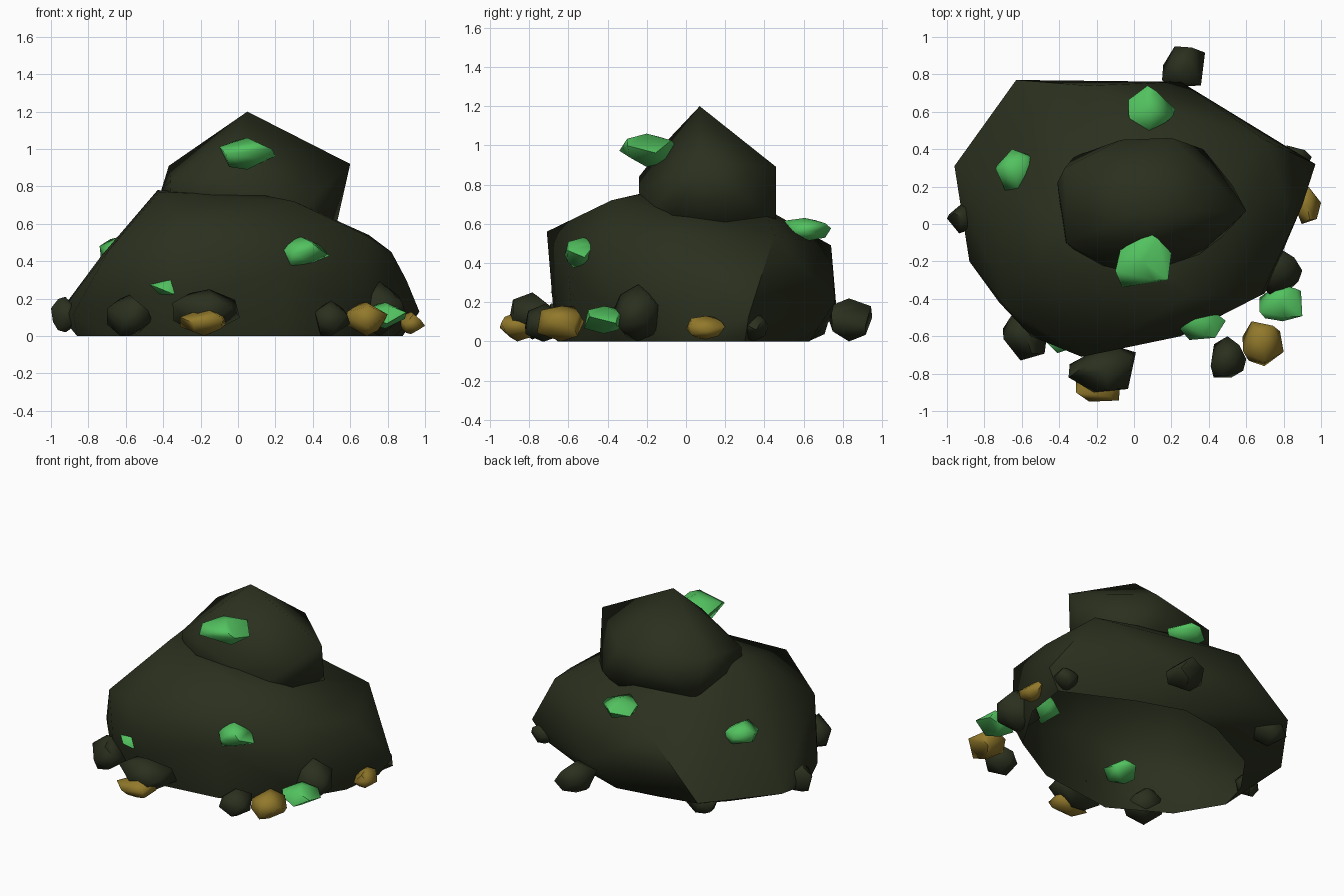
import bpy, bmesh, math, random
from mathutils import Vector

cube = bpy.data.objects.get("Cube")
if cube:
    bpy.data.objects.remove(cube, do_unlink=True)


def material(name, colour):
    mat = bpy.data.materials.new(name)
    mat.use_nodes = True
    mat.diffuse_color = (*colour, 1)
    shader = mat.node_tree.nodes["Principled BSDF"]
    shader.inputs["Base Color"].default_value = (*colour, 1)
    shader.inputs["Roughness"].default_value = 0.9
    return mat


STONE = material("dark olive stone", (0.023, 0.029, 0.013))
GREEN = material("bright green crystal", (0.085, 0.54, 0.115))
GOLD = material("ochre gold ore", (0.285, 0.19, 0.024))


def hull(name, points, mat, angle, open_bottom=False):
    """Wrap points in a convex shell, optionally leaving the underside open."""
    bm = bmesh.new()
    for p in points:
        bm.verts.new(p)
    result = bmesh.ops.convex_hull(bm, input=bm.verts)
    inner = [v for v in result["geom_interior"] if isinstance(v, bmesh.types.BMVert)]
    bmesh.ops.delete(bm, geom=inner, context="VERTS")
    bmesh.ops.recalc_face_normals(bm, faces=bm.faces)
    if open_bottom:
        base = [f for f in bm.faces if all(v.co.z < 0.01 for v in f.verts)]
        bmesh.ops.delete(bm, geom=base, context="FACES")
    mesh = bpy.data.meshes.new(name)
    bm.to_mesh(mesh)
    bm.free()
    mesh.materials.append(mat)
    obj = bpy.data.objects.new(name, mesh)
    bpy.context.collection.objects.link(obj)
    bpy.ops.object.select_all(action="DESELECT")
    obj.select_set(True)
    bpy.context.view_layer.objects.active = obj
    bpy.ops.object.shade_smooth_by_angle(angle=math.radians(angle))
    return obj


def chunk(name, bounds, mat, seed, count=14):
    """Irregular faceted lump filling the box x0, x1, y0, y1, z0, z1."""
    rng = random.Random(seed)
    points = []
    for i in range(count):
        z = 1 - 2 * i / (count - 1)
        turn = i * math.pi * (3 - math.sqrt(5)) + rng.uniform(-0.4, 0.4)
        r = math.sqrt(1 - z * z)
        size = rng.uniform(0.9, 1.1)
        points.append(Vector((r * math.cos(turn), r * math.sin(turn), z)) * size)
    for axis in range(3):
        low = min(p[axis] for p in points)
        high = max(p[axis] for p in points)
        a, b = bounds[2 * axis], bounds[2 * axis + 1]
        for p in points:
            p[axis] = a + (b - a) * (p[axis] - low) / (high - low)
    return hull(name, points, mat, 65)


# Large mound: ground rim, overhanging sides, then the sloping crown
rim = [(-.8, .1), (-.86, -.12), (-.68, -.42), (-.3, -.64), (.25, -.57),
       (.62, -.36), (.84, 0), (.88, .3), (.42, .52), (.1, .63), (-.2, .58), (-.6, .38)]
sides = [(-.96, .31, .12), (-.63, .77, .14), (.97, .32, .13), (.25, .76, .2),
         (-.25, .74, .49), (-.88, -.2, .12), (-.72, -.42, .2),
         (-.55, -.6, .22), (-.28, -.68, .2), (-.28, -.71, .56), (.25, -.6, .35),
         (-.69, -.44, .46), (-.73, -.05, .43), (.7, -.37, .12), (.9, .1, .3)]
crown = [(.68, -.38, .54), (.3, -.38, .72), (-.43, .03, .78), (-.42, -.16, .77),
         (.15, -.24, .75), (.82, .1, .45), (.7, .45, .54), (.15, .4, .68)]
hull("mound", [(x, y, 0) for x, y in rim] + sides + crown, STONE, 44, open_bottom=True)

# Peaked boulder resting on the mound
hull("top_boulder", [
    (.05, .07, 1.2), (-.37, .3, .91), (-.41, .22, .78), (-.36, -.1, .83),
    (-.37, -.1, .66), (-.25, -.2, .66), (-.1, -.24, .84), (.12, -.24, .76),
    (.17, -.2, .62), (.34, -.17, .68), (.6, .07, .92), (.53, .2, .61),
    (.37, .4, .66), (.2, .46, .89), (.2, .46, .6), (-.07, .45, .84),
    (-.32, .36, .62), (.46, -.08, .62), (-.05, -.1, 1.02)], STONE, 70)

# Loose stones around the base
stones = [
    (-.7, -.46, -.73, -.49, 0, .22), (-.35, .01, -.9, -.64, .01, .25),
    (.41, .6, -.82, -.6, 0, .19), (.64, .9, -.38, -.11, 0, .29),
    (-1, -.84, -.05, .11, .02, .21), (.15, .38, .73, .95, 0, .22),
    (.77, .95, .25, .42, 0, .15), (-.7, -.44, .5, .73, 0, .21)]

# Ore nuggets lying among the stones
nuggets = [
    (-.31, -.07, -.95, -.76, 0, .15), (.58, .8, -.76, -.52, 0, .18),
    (.86, 1, 0, .2, .01, .13)]

# Crystals set into the slopes
crystals = [
    (-.1, .2, -.34, -.04, .89, 1.06), (.2, .49, -.62, -.42, .37, .53),
    (-.49, -.27, -.69, -.45, .19, .32), (-.74, -.53, .17, .4, .38, .53),
    (-.03, .22, .5, .74, .51, .63), (.67, .9, -.52, -.32, .04, .18),
    (.63, .76, -.0, .13, .42, .53)]

for label, boxes, mat, first in (("stone", stones, STONE, 10),
                                 ("nugget", nuggets, GOLD, 40),
                                 ("crystal", crystals, GREEN, 70)):
    for i, box in enumerate(boxes):
        chunk(f"{label}_{i + 1}", box, mat, first + i)
